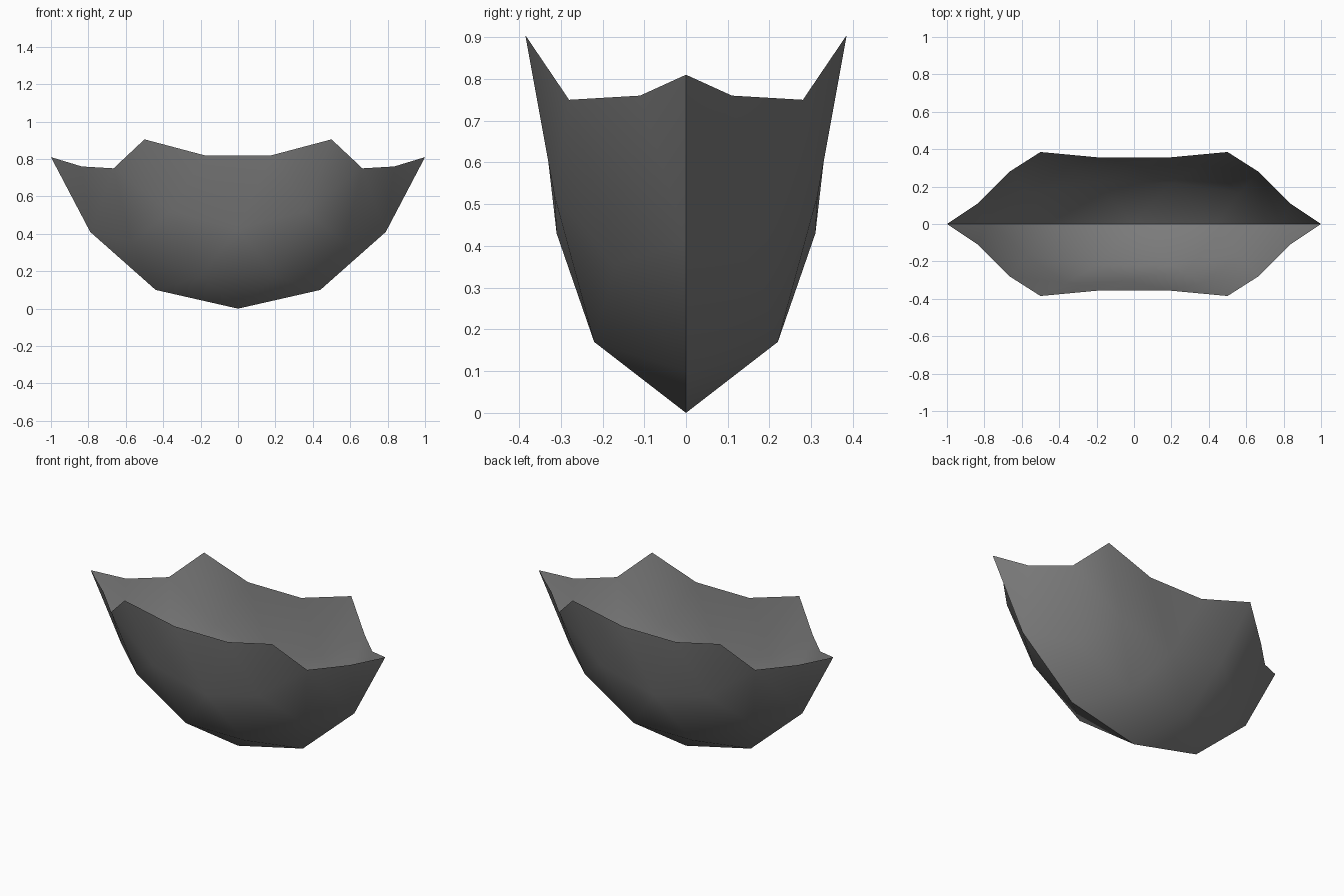
import bpy, bmesh, math
from mathutils import Vector

if "Cube" in bpy.data.objects:
    bpy.data.objects.remove(bpy.data.objects["Cube"])

# Hull points of one quarter: keel, chine, side and rim
P = {
    "keel_mid": (0, 0, 0), "keel_low": (.44, 0, .10), "keel_high": (.79, 0, .41),
    "chine": (.2, .22, .17), "bilge": (.57, .17, .355),
    "side": (.36, .315, .52), "belly": (0, .31, .43),
    "bow": (1, 0, .81), "rim1": (.835, .11, .76), "rim2": (.665, .28, .75),
    "peak": (.5, .385, .905), "rim3": (.18, .355, .82),
}
# Panels repeated in all four quarters
QUARTER = [
    ("keel_mid", "keel_low", "chine"), ("keel_low", "bilge", "chine"),
    ("keel_low", "keel_high", "bilge"), ("keel_high", "rim2", "bilge"),
    ("keel_high", "rim1", "rim2"), ("keel_high", "bow", "rim1"),
    ("chine", "bilge", "side"), ("bilge", "rim2", "side"),
    ("side", "rim2", "peak"), ("side", "peak", "rim3"),
    ("side", "rim3", "belly"), ("chine", "side", "belly"),
]
# Panels that span the middle of each side (pair of points plus centre point)
MIDDLE = [("chine", "keel_mid"), ("chine", "belly"), ("rim3", "belly")]

bm = bmesh.new()


def point(name, sx, sy):
    x, y, z = P[name]
    return bm.verts.new((x * sx, y * sy, z))


for sy in (-1, 1):
    for sx in (-1, 1):
        for panel in QUARTER:
            bm.faces.new([point(n, sx, sy) for n in panel])
    for pair, centre in MIDDLE:
        bm.faces.new([point(pair, -1, sy), point(pair, 1, sy), point(centre, 1, sy)])
bmesh.ops.remove_doubles(bm, verts=bm.verts, dist=0.001)

# Turn every panel outwards
bm.normal_update()
for f in bm.faces:
    if f.normal.dot(f.calc_center_median() - Vector((0, 0, .8))) < 0:
        f.normal_flip()

mesh = bpy.data.meshes.new("hull")
bm.to_mesh(mesh)
bm.free()
hull = bpy.data.objects.new("hull", mesh)
bpy.context.collection.objects.link(hull)

grey = bpy.data.materials.new("grey")
grey.diffuse_color = (.2, .2, .2, 1)
grey.use_nodes = True
grey.node_tree.nodes["Principled BSDF"].inputs["Base Color"].default_value = grey.diffuse_color
mesh.materials.append(grey)

# Soft panels with hard keel and chine edges
bpy.context.view_layer.objects.active = hull
hull.select_set(True)
bpy.ops.object.shade_smooth_by_angle(angle=math.radians(30))
